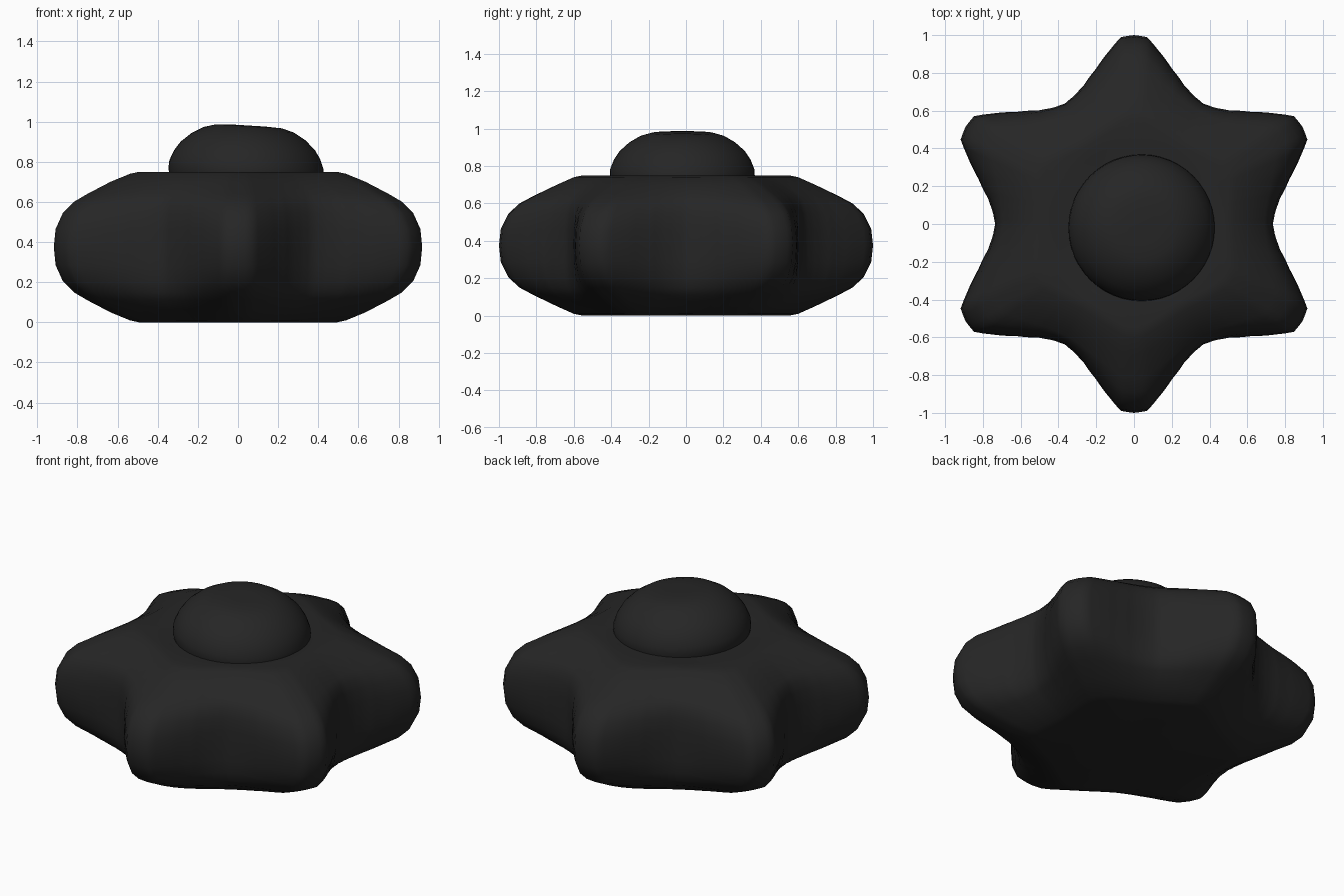
import bpy, math

if "Cube" in bpy.data.objects:
    bpy.data.objects.remove(bpy.data.objects["Cube"])

black = bpy.data.materials.new("soft black")
black.diffuse_color = (0.019, 0.019, 0.019, 1)
black.use_nodes = True
black.node_tree.nodes["Principled BSDF"].inputs["Base Color"].default_value = black.diffuse_color


def lerp(table, x):
    for (x0, y0), (x1, y1) in zip(table, table[1:]):
        if x <= x1:
            return y0 + (y1 - y0) * (x - x0) / (x1 - x0)
    return table[-1][1]


def loft(name, rings):
    """Join equal-length closed rings, bottom to top, and cap both ends."""
    n = len(rings[0])
    verts = [p for r in rings for p in r]
    faces = [(k * n + i, k * n + (i + 1) % n, (k + 1) * n + (i + 1) % n, (k + 1) * n + i)
             for k in range(len(rings) - 1) for i in range(n)]
    last = (len(rings) - 1) * n
    verts += [(sum(p[0] for p in r) / n, sum(p[1] for p in r) / n, r[0][2]) for r in (rings[0], rings[-1])]
    b, t = len(verts) - 2, len(verts) - 1
    for i in range(n):
        j = (i + 1) % n
        faces += [(b, j, i), (t, last + i, last + j)]
    me = bpy.data.meshes.new(name)
    me.from_pydata(verts, [], faces)
    me.polygons.foreach_set("use_smooth", [True] * len(faces))
    me.materials.append(black)
    ob = bpy.data.objects.new(name, me)
    bpy.context.collection.objects.link(ob)
    return ob


# Puffy six-pointed star body
MID = 0.375
# angle from the arm axis -> how far the outline reaches from valley to tip
arm = [(0, 1), (4, 0.97), (8, 0.73), (13.7, 0.42), (20, 0.17), (25, 0.05), (30, 0)]
# height above the middle, tip radius, valley radius
side = [(0, 1.0, 0.735), (0.09, 0.99, 0.735), (0.17, 0.95, 0.73), (0.225, 0.89, 0.715),
        (0.265, 0.815, 0.69), (0.325, 0.69, 0.60), (0.365, 0.60, 0.53), (0.375, 0.55, 0.48)]
levels = [(-h, t, v) for h, t, v in reversed(side[1:])] + side
levels.append((0.365, 0.42, 0.42))   # shallow dip under the dome


def star_ring(h, tip, valley):
    ring = []
    for d in range(0, 360, 2):
        off = abs((d - 30) % 60)
        off = min(off, 60 - off)
        diagonal = abs(math.cos(math.radians(d))) > 0.5
        t = tip * (1.03 if diagonal and h < 0.36 and h > -0.36 else 1)
        r = valley + (t - valley) * lerp(arm, off)
        a = math.radians(d)
        ring.append((r * math.cos(a), r * math.sin(a), MID + h))
    return ring


loft("star_body", [star_ring(*l) for l in levels])

# Slightly tilted round dome on top
dome_profile = [(0.36, -0.12), (0.388, 0.0), (0.385, 0.04), (0.365, 0.09), (0.335, 0.135),
                (0.285, 0.18), (0.225, 0.215), (0.165, 0.232), (0.08, 0.236)]
dome = loft("dome", [[(r * math.cos(i * math.tau / 48), r * math.sin(i * math.tau / 48), z)
                      for i in range(48)] for r, z in dome_profile])
dome.location = (0.04, -0.02, 0.745)
dome.rotation_euler = (0, math.radians(3.5), 0)
